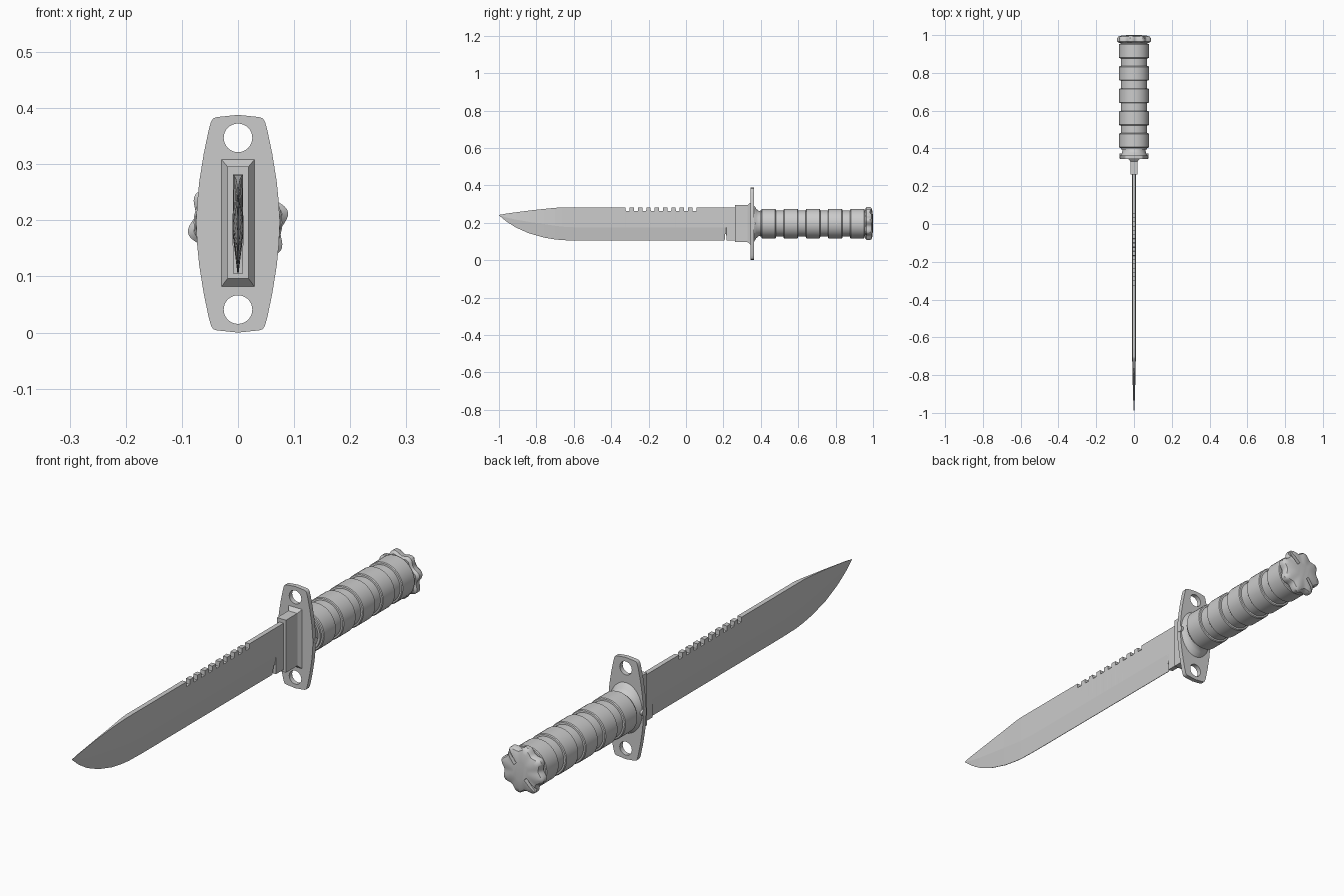
import bpy, bmesh
from math import sin, cos, pi, radians

cube = bpy.data.objects.get("Cube")
if cube:
    bpy.data.objects.remove(cube)

steel = bpy.data.materials.new("grey_steel")
steel.use_nodes = True
GREY = (0.6, 0.6, 0.6, 1)
steel.diffuse_color = GREY
steel.node_tree.nodes["Principled BSDF"].inputs["Base Color"].default_value = GREY

AXIS_Z = 0.196  # height of the handle axis


def add_object(name, data):
    ob = bpy.data.objects.new(name, data)
    bpy.context.collection.objects.link(ob)
    data.materials.append(steel)
    return ob


def select_only(ob):
    bpy.ops.object.select_all(action='DESELECT')
    ob.select_set(True)
    bpy.context.view_layer.objects.active = ob


def loft(name, rings, smooth=None):
    """Skin a list of equal-length point rings and cap both ends."""
    bm = bmesh.new()
    rows = [[bm.verts.new(p) for p in ring] for ring in rings]
    n = len(rows[0])
    for a, b in zip(rows, rows[1:]):
        for i in range(n):
            j = (i + 1) % n
            bm.faces.new((a[i], a[j], b[j], b[i]))
    bm.faces.new(rows[0])
    bm.faces.new(rows[-1])
    bmesh.ops.recalc_face_normals(bm, faces=bm.faces)
    mesh = bpy.data.meshes.new(name)
    bm.to_mesh(mesh)
    bm.free()
    ob = add_object(name, mesh)
    if smooth:
        select_only(ob)
        bpy.ops.object.shade_smooth_by_angle(angle=radians(smooth))
    return ob


def ring(y, rx, rz, n=40):
    return [(rx * cos(2 * pi * i / n), y, AXIS_Z + rz * sin(2 * pi * i / n)) for i in range(n)]


def rect(y, hx, z0, z1):
    return [(-hx, y, z0), (hx, y, z0), (hx, y, z1), (-hx, y, z1)]


# Blade: sections of spine, bevel line and cutting edge along the length
def section(y, top, mid, bot, spine=0.009, half=0.0095, edge=0.001):
    return [(spine, y, top), (half, y, mid), (edge, y, bot),
            (-edge, y, bot), (-half, y, mid), (-spine, y, top)]


SPINE, BEVEL, EDGE = 0.282, 0.175, 0.105
stations = [
    section(-1.0, 0.242, 0.241, 0.240, 0.0004, 0.0006, 0.0004),
    section(-0.96, 0.249, 0.228, 0.207, 0.001, 0.003, 0.0005),
    section(-0.91, 0.256, 0.217, 0.175, 0.001, 0.005, 0.0005),
    section(-0.84, 0.265, 0.205, 0.144, 0.002, 0.007, 0.001),
    section(-0.76, 0.274, 0.193, 0.121, 0.004, 0.009),
    section(-0.70, 0.280, 0.184, 0.111, 0.007),
    section(-0.66, SPINE, 0.179, 0.107),
    section(-0.58, SPINE, BEVEL, EDGE),
]
# Saw notches in the spine
for i in range(9):
    y0 = -0.323 + i * 0.0446
    for y, top in ((y0, SPINE), (y0 + 0.001, 0.264), (y0 + 0.021, 0.264), (y0 + 0.022, SPINE)):
        stations.append(section(y, top, BEVEL, EDGE))
# Slit before the full-thickness heel
for y, bot, edge in ((0.207, EDGE, 0.001), (0.208, 0.14, 0.005), (0.215, 0.14, 0.005),
                     (0.216, EDGE, 0.009), (0.31, EDGE, 0.009)):
    stations.append(section(y, SPINE, BEVEL, bot, edge=edge))
loft("blade", stations)

# Collar that holds the blade, flaring into the guard
loft("blade_collar", [rect(0.262, 0.019, 0.096, 0.296), rect(0.33, 0.019, 0.096, 0.296),
                      rect(0.346, 0.03, 0.081, 0.309), rect(0.352, 0.03, 0.081, 0.309)])

# Guard plate with two round holes
quarter = [(0.0, 0.194), (0.038, 0.190), (0.044, 0.188), (0.048, 0.182), (0.052, 0.168),
           (0.061, 0.125), (0.069, 0.075), (0.073, 0.035), (0.0745, 0.0)]
right = quarter + [(x, -z) for x, z in quarter[-2::-1]]
outline = right + [(-x, z) for x, z in right[-2:0:-1]]
curve = bpy.data.curves.new("guard", 'CURVE')
curve.dimensions = '2D'
curve.fill_mode = 'BOTH'
curve.extrude = 0.009


def hole(cz, r=0.0255, n=32):
    return [(r * cos(2 * pi * i / n), cz + r * sin(2 * pi * i / n)) for i in range(n)]


for pts in (outline, hole(0.153), hole(-0.153)):
    spline = curve.splines.new('POLY')
    spline.points.add(len(pts) - 1)
    for p, (x, z) in zip(spline.points, pts):
        p.co = (x, z, 0, 1)
    spline.use_cyclic_u = True
guard = add_object("guard", curve)
guard.location = (0, 0.354, 0.194)
guard.rotation_euler.x = pi / 2
select_only(guard)
bpy.ops.object.convert(target='MESH')

# Concave flare behind the guard
loft("guard_flare", [ring(0.36, 0.071, 0.098), ring(0.366, 0.069, 0.094), ring(0.376, 0.064, 0.078),
                     ring(0.388, 0.061, 0.068), ring(0.41, 0.06, 0.063)], 35)

# Cross pin through the flare
pin_n = 16
loft("guard_pin", [[(x, 0.36 + 0.012 * cos(2 * pi * i / pin_n), AXIS_Z + 0.012 * sin(2 * pi * i / pin_n))
                    for i in range(pin_n)] for x in (-0.0755, 0.0755)], 35)

# Grip: five wide rings parted by grooves
R, GROOVE = 0.079, 0.07
profile = [(0.395, GROOVE)]
for i in range(5):
    y0 = 0.403 + i * 0.1185
    y1 = y0 + 0.078
    profile += [(y0, GROOVE), (y0 + 0.001, R - 0.003), (y0 + 0.004, R),
                (y1 - 0.004, R), (y1 - 0.001, R - 0.003), (y1, GROOVE)]
profile.append((0.965, GROOVE))
loft("grip", [ring(y, r, r) for y, r in profile], 35)


# Scalloped pommel with two slots
def lobed(y, scale, n=96):
    pts = []
    for i in range(n):
        a = 2 * pi * i / n
        r = scale * (0.084 + 0.007 * cos(8 * (a - radians(12))))
        pts.append((r * cos(a), y, AXIS_Z + r * sin(a)))
    return pts


pommel = loft("pommel", [lobed(0.958, 0.88), lobed(0.966, 1), lobed(0.984, 1),
                         lobed(0.992, 0.93), lobed(0.997, 0.75), lobed(1.0, 0.4)], 35)
for name, side in (("upper", 1), ("lower", -1)):
    a = radians(48)
    ends = []
    for r in (0.032, 0.11):
        cx, cz = side * r * cos(a), AXIS_Z + side * r * sin(a)
        ox, oz = -0.007 * sin(a), 0.007 * cos(a)
        ends.append([(cx + s * ox, y, cz + s * oz) for s, y in ((-1, 0.983), (1, 0.983), (1, 1.02), (-1, 1.02))])
    cutter = loft(name + "_slot_cutter", ends)
    cutter.hide_render = True
    cutter.hide_viewport = True
    cut = pommel.modifiers.new(name + "_slot", 'BOOLEAN')
    cut.operation = 'DIFFERENCE'
    cut.object = cutter
